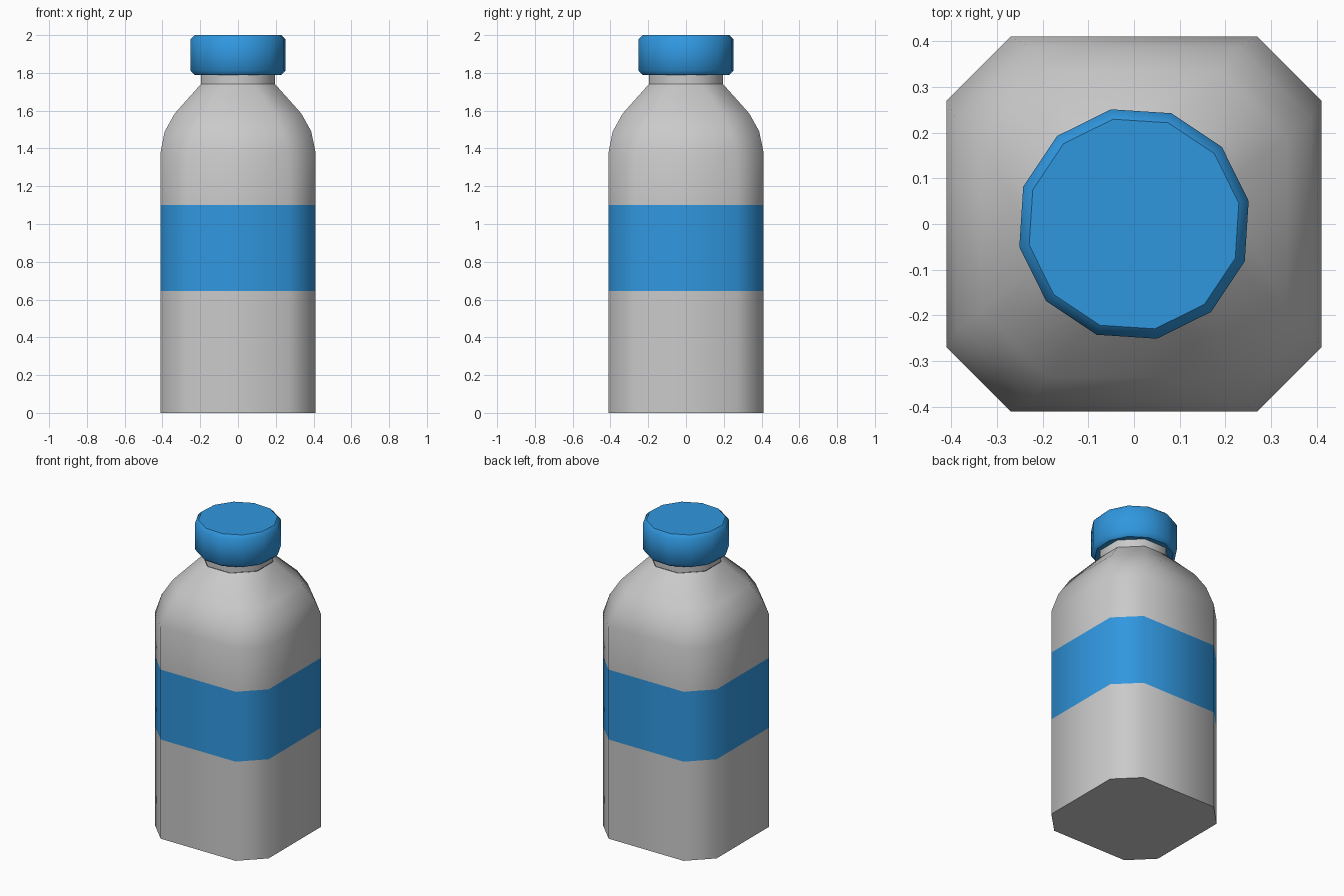
import bpy
import math

if "Cube" in bpy.data.objects:
    bpy.data.objects.remove(bpy.data.objects["Cube"])


def material(name, color):
    m = bpy.data.materials.new(name)
    m.diffuse_color = (*color, 1.0)
    m.use_nodes = True
    m.node_tree.nodes["Principled BSDF"].inputs["Base Color"].default_value = m.diffuse_color
    return m


grey = material("light grey", (0.59, 0.59, 0.59))
blue = material("bright blue", (0.03, 0.31, 0.74))


def octagon(half, flat):
    """Square of half-width `half` with cut corners; `flat` is half a flat side."""
    quarter = [(half, -flat), (half, flat)]
    pts = []
    for k in range(4):
        c, s = ((1, 0), (0, 1), (-1, 0), (0, -1))[k]
        pts += [(x * c - y * s, x * s + y * c) for x, y in quarter]
    return pts


def polygon(radius, sides, turn):
    return [(radius * math.cos(math.radians(turn) + math.tau * i / sides),
             radius * math.sin(math.radians(turn) + math.tau * i / sides))
            for i in range(sides)]


def loft(name, rings, mats, bottom=True, top=True):
    """Skin a stack of (z, outline) rings; smooth sides, crisp flat end caps."""
    n = len(rings[0][1])
    verts = [(x, y, z) for z, outline in rings for x, y in outline]
    faces = [(r * n + i, r * n + (i + 1) % n,
              (r + 1) * n + (i + 1) % n, (r + 1) * n + i)
             for r in range(len(rings) - 1) for i in range(n)]
    if bottom:
        faces.append(tuple(reversed(range(n))))
    if top:
        faces.append(tuple(range(len(verts) - n, len(verts))))
    mesh = bpy.data.meshes.new(name)
    mesh.from_pydata(verts, [], faces)
    mesh.update()
    for m in mats:
        mesh.materials.append(m)
    crisp = set()
    for p in mesh.polygons:
        is_cap = len(p.vertices) > 4
        p.use_smooth = not is_cap
        if is_cap:
            crisp.update(p.edge_keys)
    for e in mesh.edges:
        if e.key in crisp:
            e.use_edge_sharp = True
    obj = bpy.data.objects.new(name, mesh)
    bpy.context.collection.objects.link(obj)
    return obj


# Bottle body: cut-corner square narrowing through the shoulder to the neck
BAND_LOW, BAND_HIGH = 0.645, 1.10
body_profile = [(0.0, 0.41, 0.27), (BAND_LOW, 0.41, 0.27), (BAND_HIGH, 0.41, 0.27),
                (1.38, 0.41, 0.27), (1.49, 0.388, 0.23), (1.585, 0.335, 0.19),
                (1.74, 0.197, 0.082)]
body = loft("bottle_body", [(z, octagon(h, f)) for z, h, f in body_profile],
            [grey, blue], top=False)

# Label band: faces between the two band heights
for p in body.data.polygons:
    if BAND_LOW < p.center.z < BAND_HIGH:
        p.material_index = 1

# Neck
loft("neck", [(z, octagon(0.195, 0.081)) for z in (1.74, 1.82)], [grey],
     bottom=False)

# Screw cap: twelve sides with bevelled rims
cap_profile = [(1.79, 0.234), (1.812, 0.256), (1.978, 0.256), (2.0, 0.234)]
loft("cap", [(z, polygon(r, 12, 11.3)) for z, r in cap_profile], [blue])
